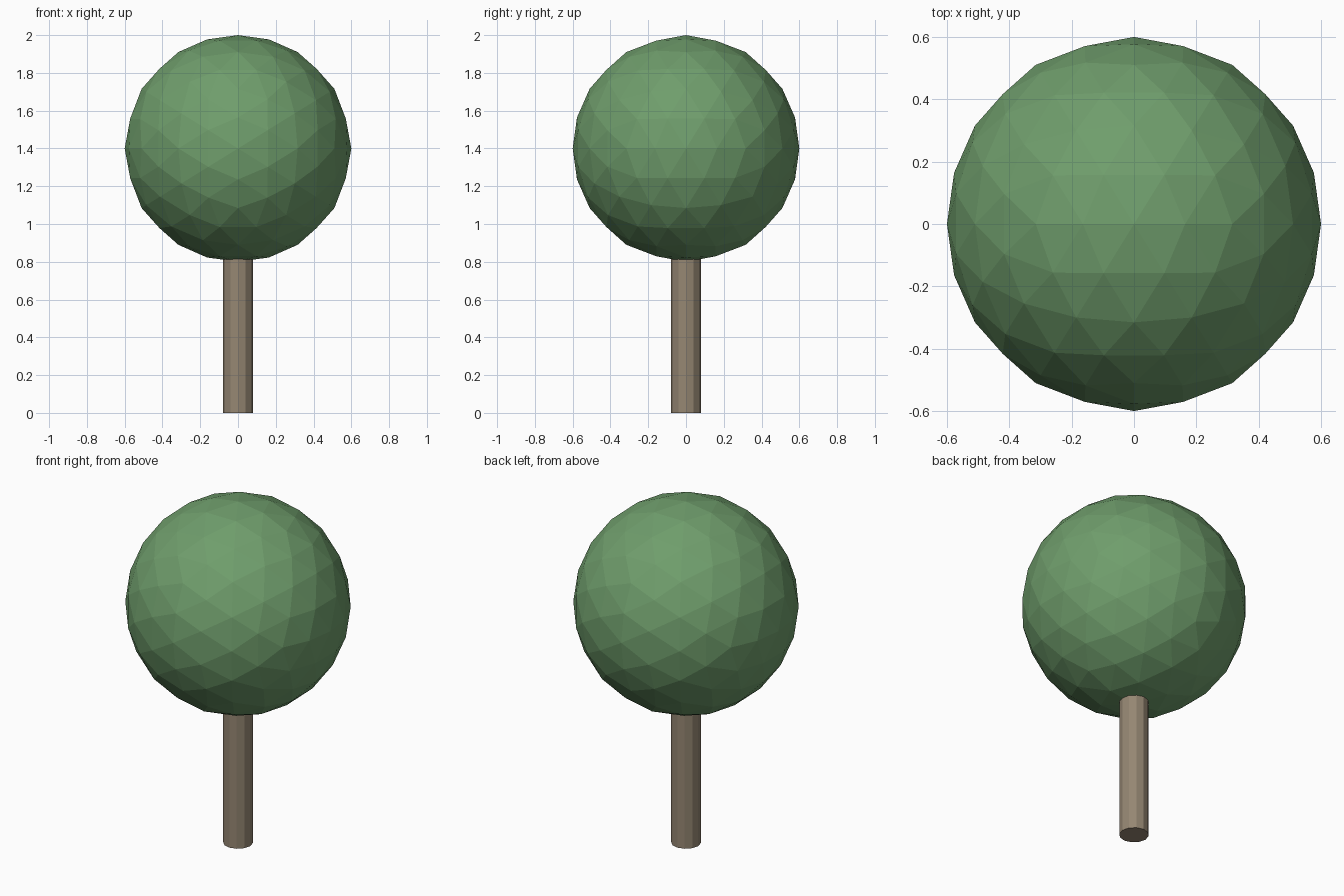
import bpy, bmesh
from mathutils import Vector, Matrix

if "Cube" in bpy.data.objects:
    bpy.data.objects.remove(bpy.data.objects["Cube"])


def add_part(name, bm, color):
    bmesh.ops.recalc_face_normals(bm, faces=bm.faces)
    mesh = bpy.data.meshes.new(name)
    bm.to_mesh(mesh)
    bm.free()
    mat = bpy.data.materials.new(name + "_color")
    mat.diffuse_color = (*color, 1.0)
    mat.use_nodes = True
    mat.node_tree.nodes["Principled BSDF"].inputs["Base Color"].default_value = mat.diffuse_color
    mesh.materials.append(mat)
    obj = bpy.data.objects.new(name, mesh)
    bpy.context.collection.objects.link(obj)
    return obj


# Foliage: icosahedron with its edges centred on the axes, subdivided twice
RADIUS = 0.6
PHI = (1 + 5 ** 0.5) / 2
bm = bmesh.new()
for a in (-1, 1):
    for b in (-PHI, PHI):
        for co in ((a, 0, b), (b, a, 0), (0, b, a)):
            bm.verts.new(Vector(co).normalized())
bmesh.ops.convex_hull(bm, input=bm.verts[:])
for _ in range(2):
    bmesh.ops.subdivide_edges(bm, edges=bm.edges[:], cuts=1, use_grid_fill=True)
    for v in bm.verts:
        v.co.normalize()
for v in bm.verts:
    v.co = v.co * RADIUS + Vector((0, 0, 1.4))
add_part("foliage", bm, (0.16, 0.34, 0.15))

# Trunk: twelve-sided post reaching into the foliage
HEIGHT = 0.86
bm = bmesh.new()
bmesh.ops.create_cone(bm, cap_ends=True, segments=12, radius1=0.079,
                      radius2=0.079, depth=HEIGHT,
                      matrix=Matrix.Translation((0, 0, HEIGHT / 2)))
add_part("trunk", bm, (0.30, 0.24, 0.17))
